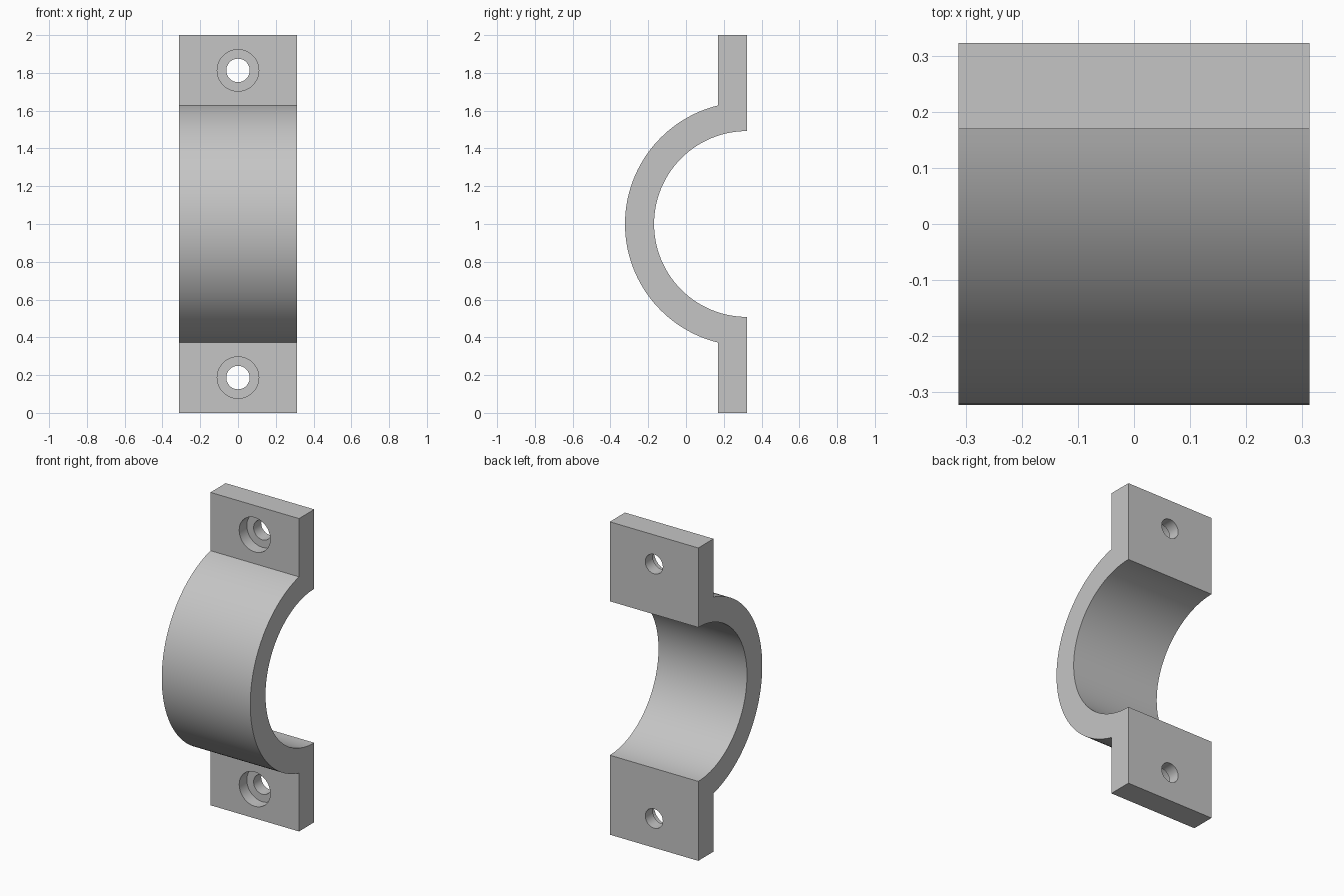
import bpy, bmesh
from math import sin, cos, asin, pi, radians
from mathutils import Matrix

if "Cube" in bpy.data.objects:
    bpy.data.objects.remove(bpy.data.objects["Cube"], do_unlink=True)

WIDTH = 0.626                 # strap width along x
BACK = 0.323                  # back mounting plane, also the arc centre in y
INNER, OUTER = 0.492, 0.646   # arc radii
THICK = OUTER - INNER
HOLE_Z = 0.813                # bolt hole distance from the middle
SEGMENTS = 64

metal = bpy.data.materials.new("grey metal")
metal.use_nodes = True
grey = (0.56, 0.56, 0.56, 1)
metal.diffuse_color = grey
metal.node_tree.nodes["Principled BSDF"].inputs["Base Color"].default_value = grey


def add_object(name, bm):
    bmesh.ops.recalc_face_normals(bm, faces=bm.faces)
    mesh = bpy.data.meshes.new(name)
    bm.to_mesh(mesh)
    bm.free()
    mesh.materials.append(metal)
    obj = bpy.data.objects.new(name, mesh)
    bpy.context.collection.objects.link(obj)
    return obj


def arc(radius, start, end):
    """Points bulging to the front, angle measured from straight up."""
    angles = [start + (end - start) * i / SEGMENTS for i in range(SEGMENTS + 1)]
    return [(BACK - radius * sin(a), 1 + radius * cos(a)) for a in angles]


# Clamp body: half-ring strap with a flat flange at each end
meet = asin(THICK / OUTER)
profile = [(BACK, 2), (BACK - THICK, 2)]
profile += arc(OUTER, meet, pi - meet)
profile += [(BACK - THICK, 0), (BACK, 0)]
profile += arc(INNER, pi, 0)

bm = bmesh.new()
side = bm.faces.new([bm.verts.new((-WIDTH / 2, y, z)) for y, z in profile])
extruded = bmesh.ops.extrude_face_region(bm, geom=[side])["geom"]
bmesh.ops.translate(bm, vec=(WIDTH, 0, 0),
                    verts=[v for v in extruded if isinstance(v, bmesh.types.BMVert)])
clamp = add_object("pipe_clamp", bm)


def cut_hole(radius, y_front, y_back, z):
    """Bore a round hole along y through the clamp."""
    bm = bmesh.new()
    place = Matrix.Translation((0, (y_front + y_back) / 2, z)) @ Matrix.Rotation(pi / 2, 4, "X")
    bmesh.ops.create_cone(bm, cap_ends=True, segments=48, radius1=radius,
                          radius2=radius, depth=y_back - y_front, matrix=place)
    cutter = add_object("hole_cutter", bm)
    cutter.hide_render = True
    mod = clamp.modifiers.new("hole", "BOOLEAN")
    mod.operation = "DIFFERENCE"
    mod.solver = "EXACT"
    mod.object = cutter
    bpy.ops.object.modifier_apply(modifier=mod.name)
    bpy.data.objects.remove(cutter, do_unlink=True)


# Counterbored bolt holes in both flanges
bpy.ops.object.select_all(action="DESELECT")
clamp.select_set(True)
bpy.context.view_layer.objects.active = clamp
for z in (1 - HOLE_Z, 1 + HOLE_Z):
    cut_hole(0.11, BACK - THICK - 0.05, BACK - THICK / 2, z)
    cut_hole(0.062, BACK - THICK - 0.05, BACK + 0.05, z)

bpy.ops.object.shade_smooth_by_angle(angle=radians(30))
